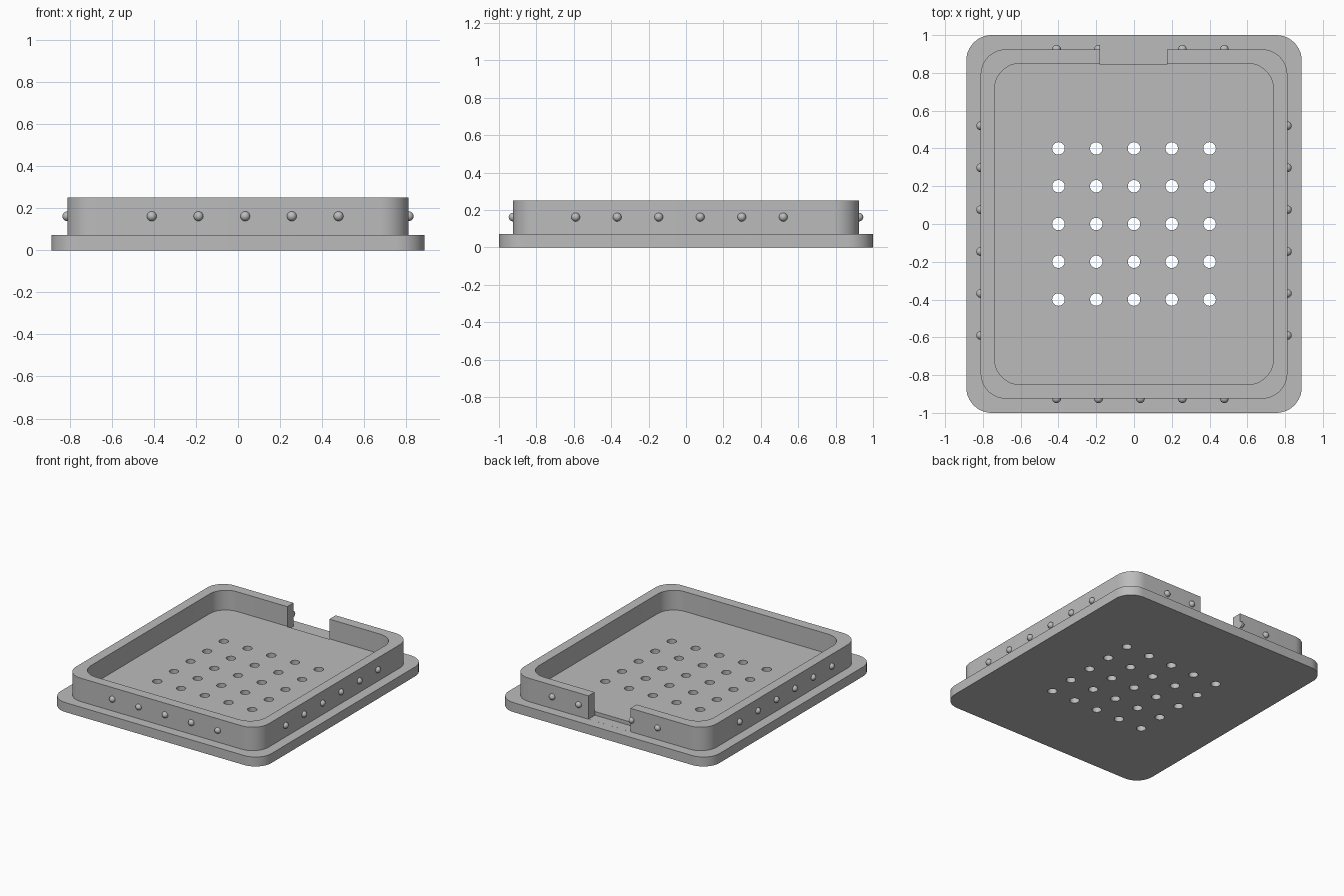
import bpy, bmesh, math
from mathutils import Matrix, Vector

cube = bpy.data.objects.get("Cube")
if cube:
    bpy.data.objects.remove(cube, do_unlink=True)

BASE_Z, FLOOR_Z, TOP_Z = 0.072, 0.1, 0.25
WALL_X, WALL_Y = 0.812, 0.925
CORNER = 0.135

grey = bpy.data.materials.new("plain grey")
grey.use_nodes = True
colour = (0.5, 0.5, 0.5, 1)
grey.diffuse_color = colour
grey.node_tree.nodes["Principled BSDF"].inputs["Base Color"].default_value = colour


def make_object(name, bm):
    bmesh.ops.recalc_face_normals(bm, faces=bm.faces)
    mesh = bpy.data.meshes.new(name)
    bm.to_mesh(mesh)
    bm.free()
    mesh.materials.append(grey)
    obj = bpy.data.objects.new(name, mesh)
    bpy.context.collection.objects.link(obj)
    return obj


def select_only(obj):
    bpy.ops.object.select_all(action="DESELECT")
    obj.select_set(True)
    bpy.context.view_layer.objects.active = obj


def cut(obj, cutter):
    mod = obj.modifiers.new("cut", "BOOLEAN")
    mod.operation = "DIFFERENCE"
    mod.solver = "EXACT"
    mod.object = cutter
    select_only(obj)
    bpy.ops.object.modifier_apply(modifier=mod.name)


def rounded_loop(bm, hx, hy, z, steps=12):
    """Rounded rectangle of vertices at height z."""
    verts = []
    corners = ((1, 1), (-1, 1), (-1, -1), (1, -1))
    for q, (sx, sy) in enumerate(corners):
        for i in range(steps + 1):
            a = (q + i / steps) * math.pi / 2
            verts.append(bm.verts.new((sx * (hx - CORNER) + CORNER * math.cos(a),
                                       sy * (hy - CORNER) + CORNER * math.sin(a), z)))
    return verts


# Tray: flange, rim wall and raised floor as one stepped solid
bm = bmesh.new()
sections = [(0.888, 1.0, 0), (0.888, 1.0, BASE_Z),
            (WALL_X, WALL_Y, BASE_Z), (WALL_X, WALL_Y, TOP_Z),
            (0.738, 0.85, TOP_Z), (0.738, 0.85, FLOOR_Z)]
loops = [rounded_loop(bm, *s) for s in sections]
for low, high in zip(loops, loops[1:]):
    for i in range(len(low)):
        j = (i + 1) % len(low)
        bm.faces.new((low[i], low[j], high[j], high[i]))
bm.faces.new(loops[0][::-1])
bm.faces.new(loops[-1])
tray = make_object("tray", bm)

# Grid of drain holes
bm = bmesh.new()
for ix in range(-2, 3):
    for iy in range(-2, 3):
        bmesh.ops.create_cone(bm, cap_ends=True, segments=32, radius1=0.033, radius2=0.033,
                              depth=0.6, matrix=Matrix.Translation((ix * 0.2, iy * 0.2, 0)))
hole_cutter = make_object("hole_cutter", bm)

# Notch through the rear wall
bm = bmesh.new()
bmesh.ops.create_cube(bm, size=1)
x0, x1, y0, y1, z0, z1 = -0.18, 0.175, 0.845, 1.1, BASE_Z + 0.0003, 0.4
bmesh.ops.scale(bm, vec=(x1 - x0, y1 - y0, z1 - z0), verts=bm.verts)
bmesh.ops.translate(bm, vec=((x0 + x1) / 2, (y0 + y1) / 2, (z0 + z1) / 2), verts=bm.verts)
notch_cutter = make_object("notch_cutter", bm)

# Round snap bumps along all four walls; the notch interrupts the rear row
bm = bmesh.new()
spots = []
for i in range(5):
    x = -0.41 + i * 0.222
    spots.append((x, -WALL_Y))
    if i != 2:
        spots.append((x, WALL_Y))
for i in range(6):
    y = -0.59 + i * 0.222
    spots += [(-WALL_X, y), (WALL_X, y)]
for x, y in spots:
    bmesh.ops.create_uvsphere(bm, u_segments=24, v_segments=12, radius=0.023,
                              matrix=Matrix.Translation((x, y, 0.162)))
bumps = make_object("snap_bumps", bm)

cut(tray, hole_cutter)
for part in (tray, bumps):
    cut(part, notch_cutter)
for cutter in (hole_cutter, notch_cutter):
    bpy.data.objects.remove(cutter, do_unlink=True)

for part in (tray, bumps):
    select_only(part)
    bpy.ops.object.shade_smooth_by_angle(angle=math.radians(30))
